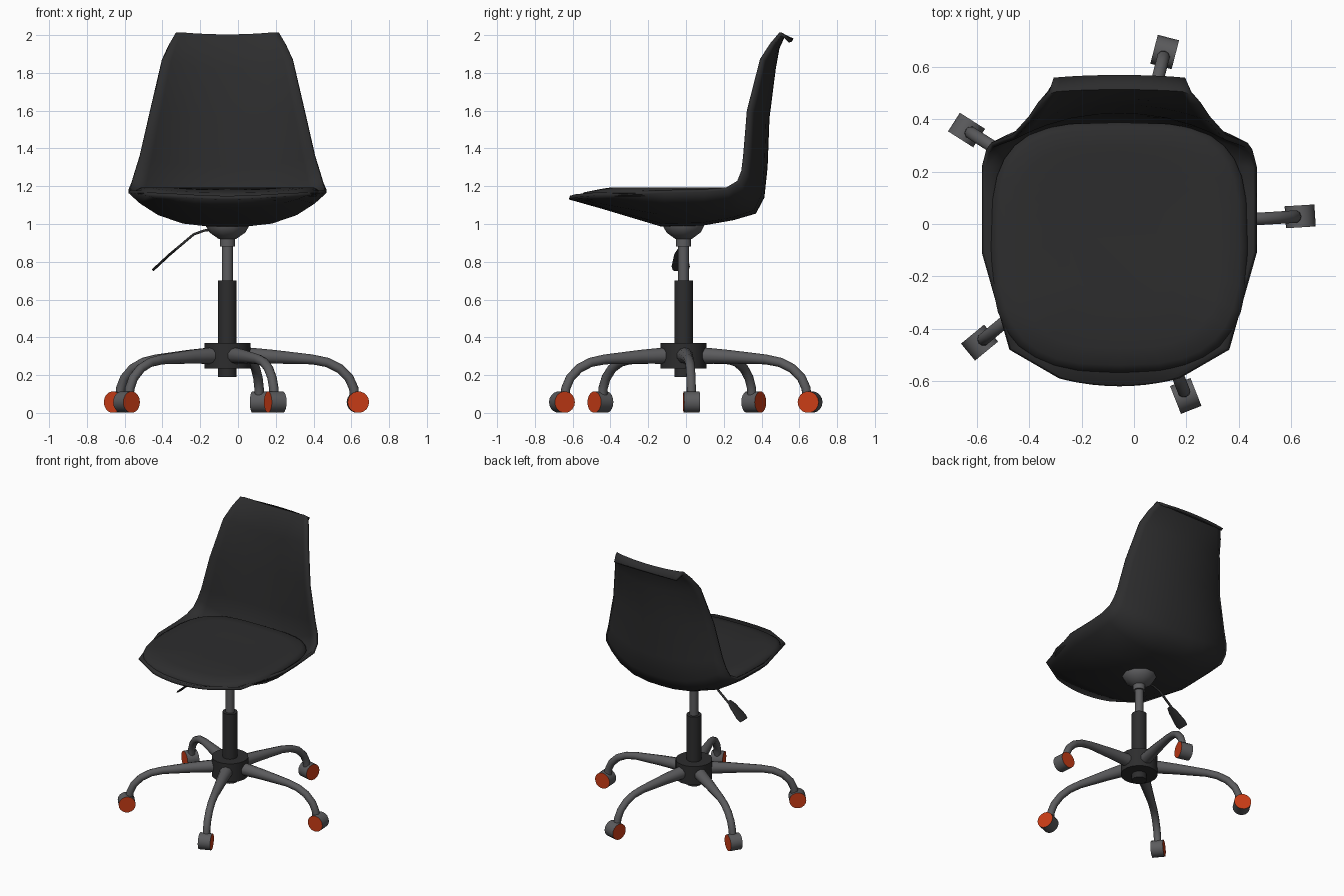
import bpy, bmesh, math
from mathutils import Vector

if "Cube" in bpy.data.objects:
    bpy.data.objects.remove(bpy.data.objects["Cube"])

CX, CY = -0.056, -0.013      # column axis


def material(name, rgb):
    m = bpy.data.materials.new(name)
    m.diffuse_color = (*rgb, 1)
    m.use_nodes = True
    m.node_tree.nodes["Principled BSDF"].inputs["Base Color"].default_value = m.diffuse_color
    return m


BLACK = material("soft black", (0.026, 0.026, 0.027))
GREY = material("metal grey", (0.105, 0.105, 0.11))
ORANGE = material("orange", (0.58, 0.045, 0.008))


def finish(bm, name, mats, angle=40, fix_normals=True):
    if fix_normals:
        bmesh.ops.recalc_face_normals(bm, faces=bm.faces)
    me = bpy.data.meshes.new(name)
    bm.to_mesh(me)
    bm.free()
    for m in mats:
        me.materials.append(m)
    ob = bpy.data.objects.new(name, me)
    bpy.context.collection.objects.link(ob)
    bpy.ops.object.select_all(action='DESELECT')
    ob.select_set(True)
    bpy.context.view_layer.objects.active = ob
    bpy.ops.object.shade_smooth_by_angle(angle=math.radians(angle))
    return ob


def loft(bm, rings, closed=True):
    n = len(rings[0])
    for a, b in zip(rings, rings[1:]):
        for j in range(n if closed else n - 1):
            k = (j + 1) % n
            bm.faces.new((a[j], a[k], b[k], b[j]))


def tube(name, path, side, mats, sides=12, angle=40):
    """Loft ellipses along a flat path of (point, side radius, normal radius)."""
    bm = bmesh.new()
    side = Vector(side).normalized()
    pts = [Vector(p[0]) for p in path]
    rings = []
    for i, (_, rs, rn) in enumerate(path):
        t = (pts[min(i + 1, len(pts) - 1)] - pts[max(i - 1, 0)]).normalized()
        nrm = t.cross(side)
        ring = []
        for k in range(sides):
            a = 2 * math.pi * (k + 0.5) / sides
            ring.append(bm.verts.new(pts[i] + side * rs * math.cos(a) + nrm * rn * math.sin(a)))
        rings.append(ring)
    loft(bm, rings)
    for cap in (rings[0], rings[-1]):
        f = bm.faces.new(cap)
        f.material_index = len(mats) - 1
    return finish(bm, name, mats, angle)


def column(name, profile, mat, sides=16):
    tube(name, [((CX, CY, z), r, r) for r, z in profile], (0, 1, 0), [mat], sides)


# Central column parts
column("column_sleeve", [(0.05, 0.19), (0.05, 0.70)], BLACK)
column("base_hub", [(0.123, 0.235), (0.123, 0.37)], BLACK, 20)
column("gas_piston", [(0.029, 0.68), (0.029, 0.90)], GREY)
column("piston_collar", [(0.041, 0.88), (0.041, 0.935)], GREY)
column("seat_mount", [(0.045, 0.92), (0.095, 0.955), (0.115, 0.99), (0.115, 1.01)], GREY, 10)

# Five arms with caster wheels
ARM = [(0.06, 0.305, 0.046), (0.25, 0.297, 0.036), (0.45, 0.283, 0.026), (0.53, 0.267, 0.025),
       (0.595, 0.235, 0.025), (0.645, 0.185, 0.025), (0.67, 0.13, 0.025), (0.675, 0.07, 0.025)]
for i in range(5):
    a = math.radians(3.5 + 72 * i)
    out = Vector((math.cos(a), math.sin(a), 0))
    tan = Vector((-math.sin(a), math.cos(a), 0))
    base = Vector((CX, CY, 0))
    tube(f"base_arm_{i + 1}", [(base + out * r + Vector((0, 0, z)), w, w) for r, z, w in ARM],
         tan, [GREY], 10, 50)
    c = base + out * 0.692 + Vector((0, 0, 0.057))
    tube(f"caster_{i + 1}", [(c - tan * 0.042, 0.057, 0.057), (c + tan * 0.042, 0.057, 0.057)],
         (0, 0, 1), [GREY, ORANGE], 18)

# Height lever with flat paddle
tube("lever_rod", [((x, CY, z), 0.009, 0.007) for x, z in
                   ((-0.10, 0.975), (-0.18, 0.965), (-0.235, 0.945), (-0.36, 0.84))],
     (0, 1, 0), [BLACK], 8, 60)
tube("lever_paddle", [((x, CY - 0.015, z), w, 0.007) for x, z, w in
                      ((-0.33, 0.865, 0.018), (-0.36, 0.84, 0.035), (-0.43, 0.775, 0.05),
                       (-0.452, 0.755, 0.042))],
     (0, 1, 0), [BLACK], 12)

# Shell: (centre y, z), (edge half width, y, z), curve power
SECTIONS = [
    (-0.62, 1.13, 0.23, -0.59, 1.14, 2), (-0.45, 1.082, 0.42, -0.48, 1.15, 2.6),
    (-0.13, 0.986, 0.525, -0.11, 1.165, 3), (0.08, 0.99, 0.525, 0.10, 1.17, 3),
    (0.25, 1.02, 0.525, 0.22, 1.18, 3), (0.37, 1.055, 0.508, 0.285, 1.22, 2.8),
    (0.415, 1.14, 0.49, 0.31, 1.28, 2.6), (0.432, 1.30, 0.465, 0.32, 1.36, 2.4),
    (0.442, 1.56, 0.41, 0.34, 1.60, 2.2), (0.475, 1.82, 0.347, 0.41, 1.87, 2.2),
    (0.495, 1.93, 0.31, 0.465, 1.95, 2.2), (0.52, 1.985, 0.275, 0.505, 1.998, 2.2),
    (0.56, 1.965, 0.25, 0.545, 1.96, 2.2)]
half = (0.2, 0.45, 0.7, 0.88, 1)
U = [-u for u in reversed(half)] + [0] + list(half)
bm = bmesh.new()
rows = []
for yc, zc, hw, ye, ze, p in SECTIONS:
    rows.append([bm.verts.new((CX + hw * u, yc + (ye - yc) * abs(u) ** p, zc + (ze - zc) * abs(u) ** p))
                 for u in U])
loft(bm, rows, closed=False)
shell = finish(bm, "seat_shell", [BLACK], 60, fix_normals=False)
mod = shell.modifiers.new("thickness", 'SOLIDIFY')
mod.thickness = 0.02
mod.offset = 1

# Seat pad: rounded-square rings, drooping at the front
bm = bmesh.new()
rings = []
for s, z in ((0.97, 1.145), (1.0, 1.165), (0.985, 1.18), (0.94, 1.192), (0.8, 1.194), (0.4, 1.187)):
    ring = []
    for k in range(32):
        a = 2 * math.pi * k / 32
        c, d = math.cos(a), math.sin(a)
        e = 2 / (3.4 if d > 0 else 2.9)
        x = CX + s * 0.49 * math.copysign(abs(c) ** e, c)
        y = -0.09 + s * 0.478 * math.copysign(abs(d) ** e, d)
        ring.append(bm.verts.new((x, y, z - 0.03 * max(0, -y - 0.4) / 0.17)))
    rings.append(ring)
loft(bm, rings)
bm.faces.new(rings[0])
bm.faces.new(rings[-1])
finish(bm, "seat_pad", [BLACK], 60)
